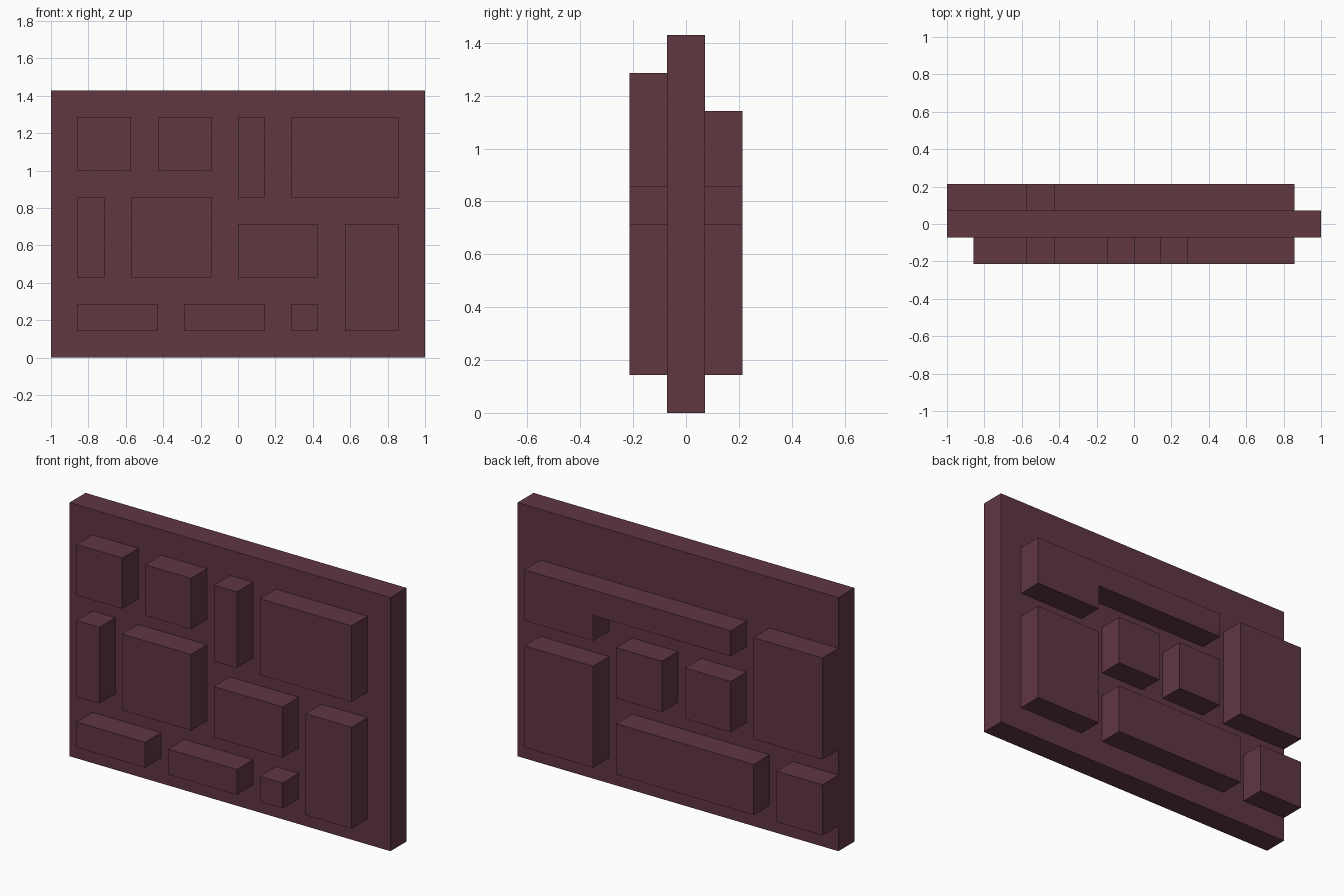
import bpy
import bmesh

# Remove the default cube
cube = bpy.data.objects.get("Cube")
if cube:
    bpy.data.objects.remove(cube, do_unlink=True)

U = 1 / 7                 # one module of the layout grid
WIDTH, HEIGHT = 14, 10    # slab size in modules

# Single flat colour
maroon = bpy.data.materials.new("dark_maroon")
maroon.use_nodes = True
colour = (0.117, 0.038, 0.053, 1)
maroon.diffuse_color = colour
maroon.node_tree.nodes["Principled BSDF"].inputs["Base Color"].default_value = colour


def prism(name, outline, y0, y1):
    """Extrude an x-z outline, given in modules, from y0 to y1."""
    bm = bmesh.new()
    verts = [bm.verts.new(((x - WIDTH / 2) * U, y0 * U, z * U)) for x, z in outline]
    face = bm.faces.new(verts)
    moved = bmesh.ops.extrude_face_region(bm, geom=[face])["geom"]
    bmesh.ops.translate(bm, vec=(0, (y1 - y0) * U, 0),
                        verts=[v for v in moved if isinstance(v, bmesh.types.BMVert)])
    bmesh.ops.recalc_face_normals(bm, faces=bm.faces)
    mesh = bpy.data.meshes.new(name)
    bm.to_mesh(mesh)
    bm.free()
    mesh.materials.append(maroon)
    obj = bpy.data.objects.new(name, mesh)
    bpy.context.collection.objects.link(obj)
    return obj


def block(name, x0, x1, z0, z1, y0, y1):
    return prism(name, [(x0, z0), (x1, z0), (x1, z1), (x0, z1)], y0, y1)


# Main slab
block("slab", 0, WIDTH, 0, HEIGHT, -0.5, 0.5)

# Raised blocks on the front: x0, x1, z0, z1
front = [
    (1, 3, 7, 9), (4, 6, 7, 9), (7, 8, 6, 9), (9, 13, 6, 9),
    (1, 2, 3, 6), (3, 6, 3, 6), (7, 10, 3, 5), (11, 13, 1, 5),
    (1, 4, 1, 2), (5, 8, 1, 2), (9, 10, 1, 2),
]
for i, rect in enumerate(front, 1):
    block(f"front_block_{i}", *rect, -1.5, -0.5)

# Raised blocks on the back, two of them flush with the right end
back = [
    (10, 13, 1, 5), (7, 9, 4, 6), (4, 6, 4, 6),
    (0, 3, 4, 8), (3, 9, 1, 3), (0, 2, 1, 3),
]
for i, rect in enumerate(back, 1):
    block(f"back_block_{i}", *rect, 0.5, 1.5)

# L-shaped bar along the top of the back
prism("back_l_bar", [(4, 7), (10, 7), (10, 6), (13, 6), (13, 8), (4, 8)], 0.5, 1.5)
